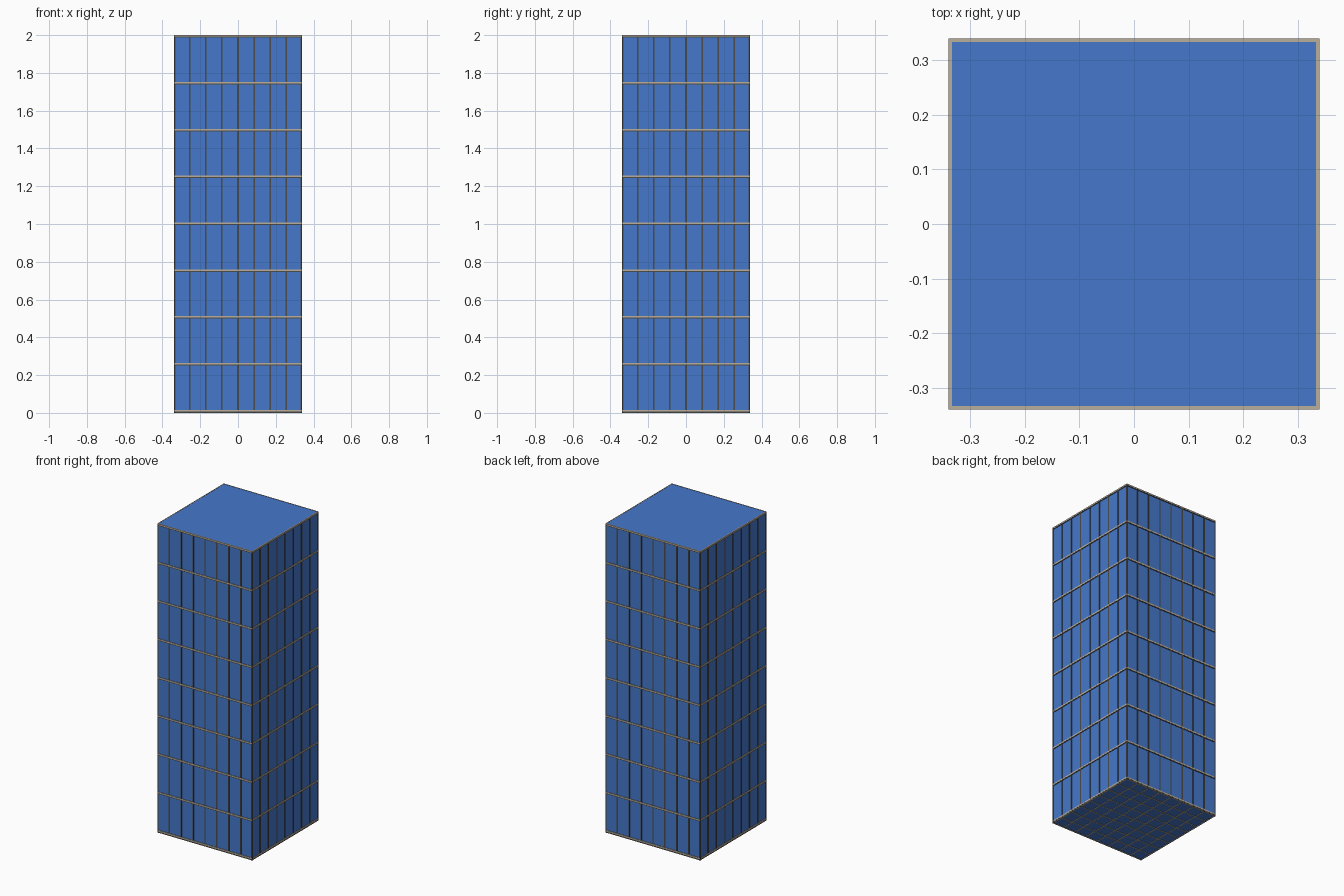
import bpy, bmesh
from mathutils import Matrix, Vector

if "Cube" in bpy.data.objects:
    bpy.data.objects.remove(bpy.data.objects["Cube"])

W, H = 0.34, 2.0        # half width, height
GLASS = 0.3365          # half width of glazing
STEP = 0.248            # storey height
BAY = 2 * W / 8         # mullion spacing


def material(name, color):
    m = bpy.data.materials.new(name)
    m.diffuse_color = (*color, 1)
    m.use_nodes = True
    m.node_tree.nodes["Principled BSDF"].inputs["Base Color"].default_value = m.diffuse_color
    return m


blue = material("blue_glass", (0.06, 0.19, 0.60))
dark = material("dark_metal", (0.07, 0.07, 0.07))
tan = material("tan_trim", (0.50, 0.43, 0.33))


def boxes(name, spans, mat):
    """One object from boxes given as (low corner, high corner)."""
    bm = bmesh.new()
    for lo, hi in spans:
        lo, hi = Vector(lo), Vector(hi)
        bmesh.ops.create_cube(bm, size=1, matrix=Matrix.Translation((lo + hi) / 2)
                              @ Matrix.Diagonal((*(hi - lo), 1)))
    me = bpy.data.meshes.new(name)
    bm.to_mesh(me)
    bm.free()
    me.materials.append(mat)
    ob = bpy.data.objects.new(name, me)
    bpy.context.collection.objects.link(ob)
    return ob


def ring(z0, z1, w, t=0.006):
    """Four bars of a square frame."""
    out = []
    for s in (-1, 1):
        a, b = sorted((s * w, s * (w - t)))
        out.append(((-w, a, z0), (w, b, z1)))
        out.append(((a, -w + t, z0), (b, w - t, z1)))
    return out


# Glass volume
boxes("glass_block", [((-GLASS, -GLASS, 0.003), (GLASS, GLASS, H - 0.001))], blue)

# Floor bands: tan trim above a thin dark rail
trim, rail = [], []
for i in range(9):
    z = i * STEP
    trim += ring(z + 0.008, z + 0.016, W)
    rail += ring(z + 0.003, z + 0.008, W - 0.0005)
boxes("floor_trim", trim, tan)
boxes("floor_rail", rail, dark)

# Vertical mullions on the four sides
bars = []
h = 0.004
for i in range(1, 8):
    p = -W + i * BAY
    for s in (-1, 1):
        a, b = sorted((s * (W - 0.001), s * (W - 0.006)))
        bars.append(((p - h, a, 0), (p + h, b, H - 0.002)))
        bars.append(((a, p - h, 0), (b, p + h, H - 0.002)))
for sx in (-1, 1):
    for sy in (-1, 1):
        x, y = sx * (W - h), sy * (W - h)
        bars.append(((x - h, y - h, 0), (x + h, y + h, H - 0.002)))
boxes("mullions", bars, dark)

# Grid of bars under the base
base = ring(0, 0.004, W - 0.001)
for i in range(1, 8):
    p = -W + i * BAY
    base.append(((p - 0.003, -GLASS, 0), (p + 0.003, GLASS, 0.004)))
    base.append(((-GLASS, p - 0.003, 0.0003), (GLASS, p + 0.003, 0.004)))
boxes("base_grid", base, tan)
